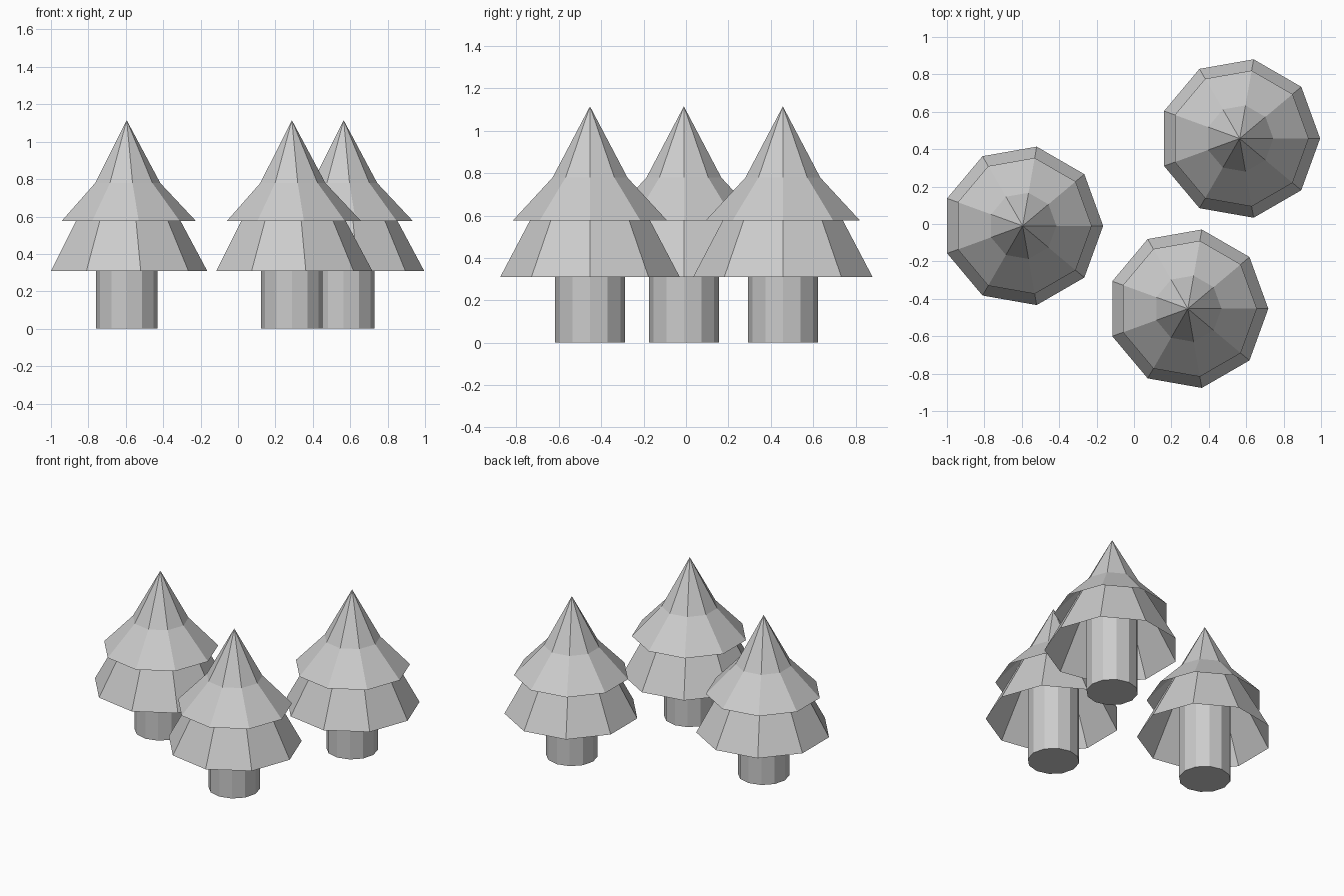
import bpy
import math

if "Cube" in bpy.data.objects:
    bpy.data.objects.remove(bpy.data.objects["Cube"])

CENTRES = [(-0.595, -0.01), (0.565, 0.457), (0.288, -0.453)]


def trunk(x, y):
    # Twelve-sided closed cylinder, its top hidden inside the foliage
    bpy.ops.mesh.primitive_cylinder_add(vertices=12, radius=0.165, depth=0.62,
                                        location=(x, y, 0.31))
    return bpy.context.object


def foliage(x, y, radius, base, apex):
    # Nine-sided hollow cone, open underneath, one corner facing +x
    bpy.ops.mesh.primitive_cone_add(vertices=9, radius1=radius, radius2=0,
                                    depth=apex - base, end_fill_type='NOTHING',
                                    location=(x, y, (base + apex) / 2),
                                    rotation=(0, 0, -math.pi / 2))
    return bpy.context.object


for i, (x, y) in enumerate(CENTRES, 1):
    trunk(x, y).name = f"tree_{i}_trunk"
    # Tall lower cone carries the tip; the flatter skirt cuts through it
    foliage(x, y, 0.43, 0.31, 1.115).name = f"tree_{i}_lower_foliage"
    foliage(x, y, 0.369, 0.577, 0.97).name = f"tree_{i}_upper_skirt"
